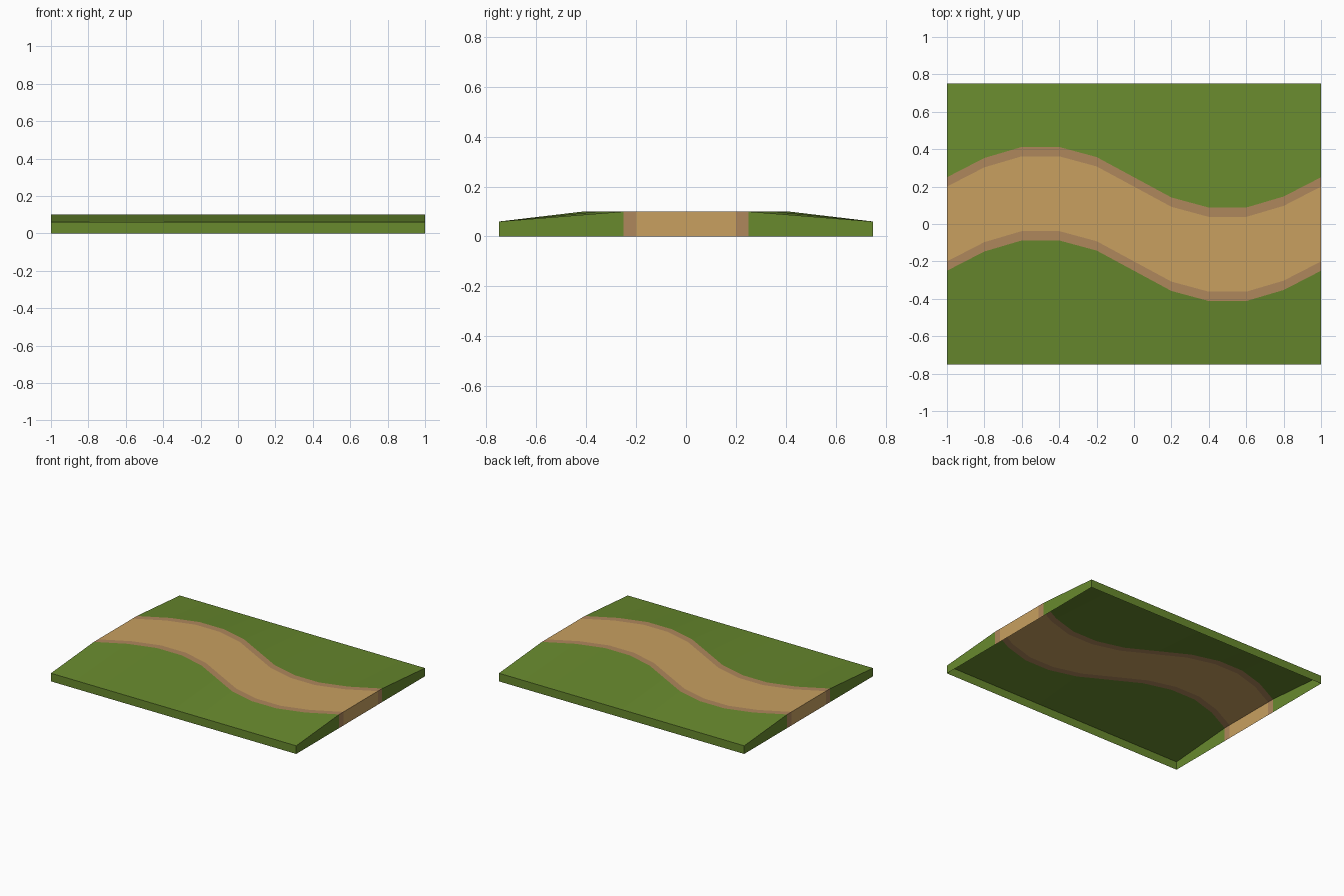
import bpy, bmesh

if "Cube" in bpy.data.objects:
    bpy.data.objects.remove(bpy.data.objects["Cube"])

# Path centreline offsets at even steps along x (an S bend)
CENTRE = [0, .103, .162, .162, .108, 0, -.108, -.162, -.162, -.103, 0]
XS = [-1 + 0.2 * i for i in range(len(CENTRE))]
TOP, EDGE = 0.10, 0.06


def material(name, rgb):
    m = bpy.data.materials.new(name)
    m.diffuse_color = (*rgb, 1)
    m.use_nodes = True
    m.node_tree.nodes["Principled BSDF"].inputs["Base Color"].default_value = m.diffuse_color
    return m


def strip(name, mat, right, left, wall=0):
    """Open-bottomed strip between two rails; wall adds an outer side (-1 right, 1 left)."""
    bm = bmesh.new()
    rows = []
    for x, c in zip(XS, CENTRE):
        (ya, za), (yb, zb) = right(c), left(c)
        row = [(x, ya, za), (x, yb, zb)]
        if wall < 0:
            row.insert(0, (x, ya, 0))
        elif wall > 0:
            row.append((x, yb, 0))
        rows.append([bm.verts.new(p) for p in row])
    for a, b in zip(rows, rows[1:]):
        for j in range(len(a) - 1):
            bm.faces.new((a[j], b[j], b[j + 1], a[j + 1]))
    # end walls down to the ground
    for row, flip in ((rows[0], False), (rows[-1], True)):
        ground = list(row)
        if wall >= 0:
            ground.insert(0, bm.verts.new((row[0].co.x, row[0].co.y, 0)))
        if wall <= 0:
            ground.append(bm.verts.new((row[-1].co.x, row[-1].co.y, 0)))
        bm.faces.new(ground[::-1] if flip else ground)
    me = bpy.data.meshes.new(name)
    bm.to_mesh(me)
    bm.free()
    me.materials.append(mat)
    bpy.context.collection.objects.link(bpy.data.objects.new(name, me))


def rail(offset):
    return lambda c: (c + offset, TOP)


def rim(y):
    return lambda c: (y, EDGE)


sand = material("sand", (0.578, 0.352, 0.117))
brown = material("brown_border", (0.429, 0.242, 0.107))
green = material("grass_green", (0.138, 0.251, 0.027))

# Path, its borders and the sloping grass on both sides
strip("path", sand, rail(-.20), rail(.20))
strip("path_border_front", brown, rail(-.25), rail(-.20))
strip("path_border_back", brown, rail(.20), rail(.25))
strip("grass_front", green, rim(-.75), rail(-.25), wall=-1)
strip("grass_back", green, rail(.25), rim(.75), wall=1)
